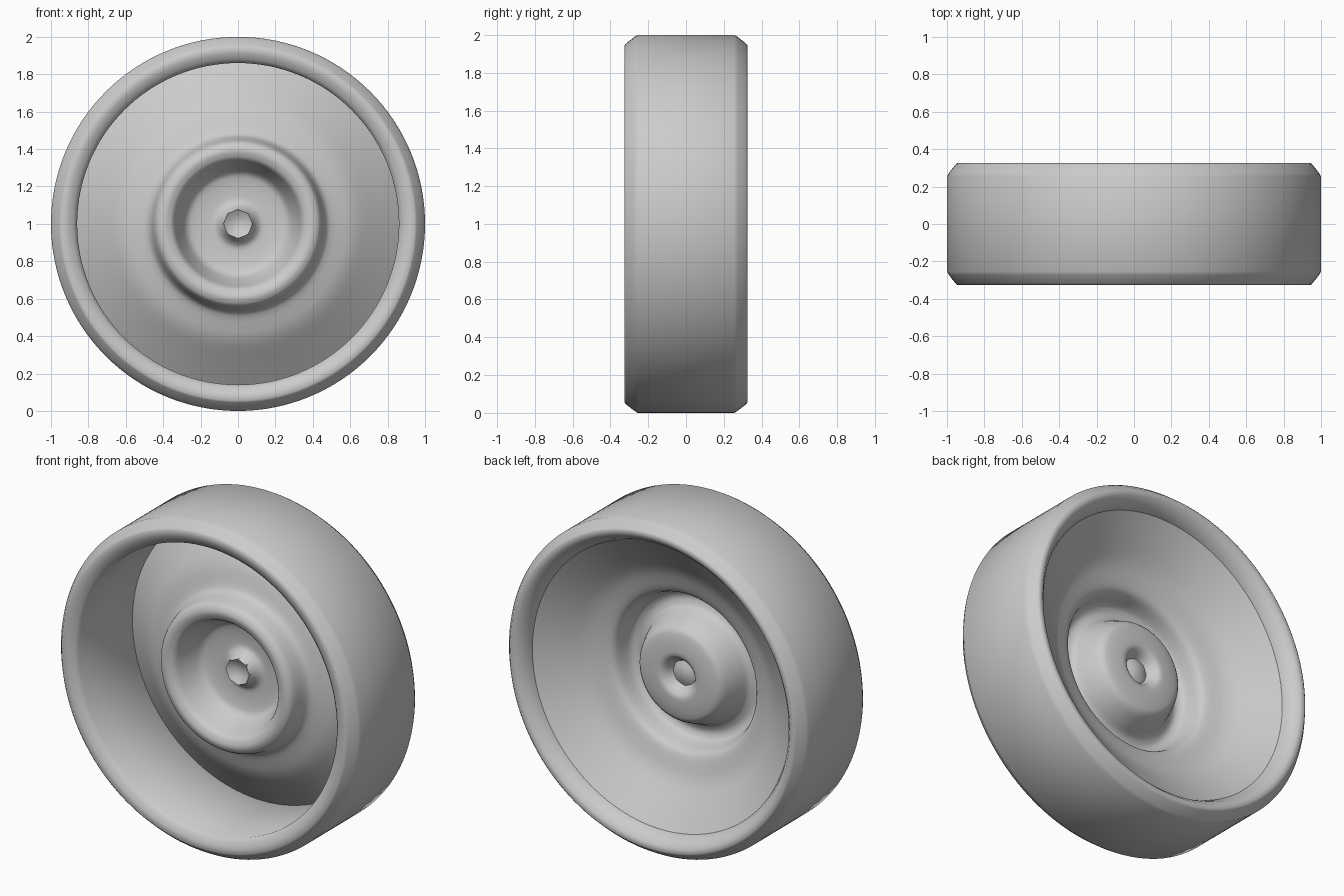
import bpy
import bmesh
import math
from mathutils import Vector

cube = bpy.data.objects.get("Cube")
if cube:
    bpy.data.objects.remove(cube, do_unlink=True)

CENTER = Vector((0, 0, 1))
SHEET = 0.012

grey = bpy.data.materials.new("plain_grey")
grey.use_nodes = True
colour = (0.6, 0.6, 0.6, 1)
grey.diffuse_color = colour
grey.node_tree.nodes["Principled BSDF"].inputs["Base Color"].default_value = colour


def rounded(points, steps=2):
    """Cut the corners of an open profile, keeping its ends."""
    for _ in range(steps):
        out = [points[0]]
        for (r0, y0), (r1, y1) in zip(points, points[1:]):
            out.append((0.8 * r0 + 0.2 * r1, 0.8 * y0 + 0.2 * y1))
            out.append((0.2 * r0 + 0.8 * r1, 0.2 * y0 + 0.8 * y1))
        points = out + [points[-1]]
    return points


def revolve(name, profile, sides, angle):
    """Turn a closed (radius, y) profile about the axle."""
    bm = bmesh.new()
    verts = [bm.verts.new((r, y, 1)) for r, y in profile]
    edges = [bm.edges.new((v, verts[i - 1])) for i, v in enumerate(verts)]
    bmesh.ops.spin(bm, geom=verts + edges, cent=CENTER, axis=(0, 1, 0),
                   angle=math.tau, steps=sides, use_merge=True)
    bmesh.ops.remove_doubles(bm, verts=bm.verts, dist=0.0001)
    bmesh.ops.dissolve_degenerate(bm, edges=bm.edges, dist=0.0001)
    bmesh.ops.recalc_face_normals(bm, faces=bm.faces)
    mesh = bpy.data.meshes.new(name)
    bm.to_mesh(mesh)
    bm.free()
    obj = bpy.data.objects.new(name, mesh)
    bpy.context.collection.objects.link(obj)
    mesh.materials.append(grey)
    bpy.ops.object.select_all(action='DESELECT')
    obj.select_set(True)
    bpy.context.view_layer.objects.active = obj
    bpy.ops.object.shade_smooth_by_angle(angle=math.radians(angle))


# Outer tread band: bevelled shoulders, straight inner wall, softer back lip
front_lip = [(0.86, -0.285), (0.88, -0.303), (0.91, -0.32)]
shoulder = [(0.945, -0.325), (0.955, -0.317), (0.99, -0.272), (1, -0.255)]
back_lip = [(0.915, 0.318), (0.885, 0.285), (0.86, 0.24)]
band = front_lip + shoulder + [(r, -y) for r, y in reversed(shoulder)] + back_lip
revolve("tread_band", band, 128, 60)

# Thin pressed dish: cone, raised ring, sunken floor and central boss
dish = rounded([(0.87, 0.23), (0.75, 0.145), (0.62, 0.05), (0.49, 0.01),
                (0.465, -0.02), (0.44, -0.115), (0.395, -0.135),
                (0.345, -0.115), (0.32, -0.05), (0.275, 0.045), (0.2, 0.06),
                (0.125, 0.065), (0.095, 0.04), (0.072, 0)])
revolve("pressed_dish", dish + [(r, y + SHEET) for r, y in reversed(dish)], 96, 70)

# Eight-sided axle plug, pitted in front and domed behind
plug = [(0, 0.025), (0.045, 0.018), (0.078, -0.004),
        (0.078, 0.014), (0.045, 0.03), (0, 0.037)]
revolve("axle_plug", plug, 8, 30)
